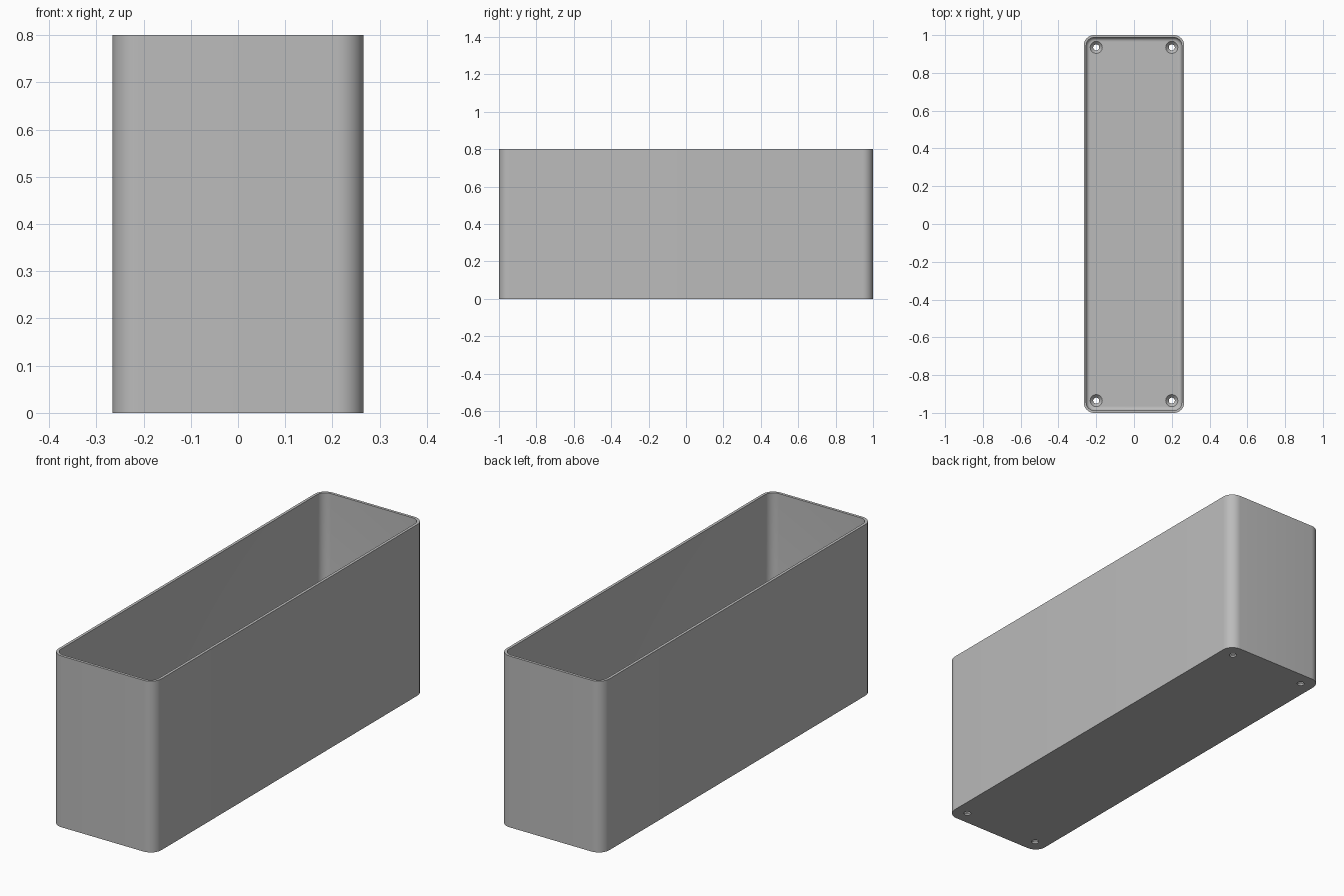
import bpy
import bmesh
from math import cos, sin, pi, radians

if "Cube" in bpy.data.objects:
    bpy.data.objects.remove(bpy.data.objects["Cube"], do_unlink=True)

HALF_X, HALF_Y, HEIGHT = 0.266, 1.0, 0.8
CORNER, WALL, FLOOR, FILLET = 0.055, 0.013, 0.025, 0.02
STEPS = 10

grey = bpy.data.materials.new("plain grey")
grey.use_nodes = True
colour = (0.5, 0.5, 0.5, 1)
grey.diffuse_color = colour
grey.node_tree.nodes["Principled BSDF"].inputs["Base Color"].default_value = colour


def rounded_loop(bm, inset, z):
    """Rounded rectangle of vertices, inset from the outer wall."""
    r = CORNER - inset
    cx, cy = HALF_X - CORNER, HALF_Y - CORNER
    loop = []
    for i, (sx, sy) in enumerate([(1, 1), (-1, 1), (-1, -1), (1, -1)]):
        for k in range(STEPS + 1):
            a = (i + k / STEPS) * pi / 2
            loop.append(bm.verts.new((sx * cx + r * cos(a), sy * cy + r * sin(a), z)))
    return loop


def make_object(name, bm):
    bmesh.ops.recalc_face_normals(bm, faces=bm.faces)
    mesh = bpy.data.meshes.new(name)
    bm.to_mesh(mesh)
    bm.free()
    mesh.materials.append(grey)
    obj = bpy.data.objects.new(name, mesh)
    bpy.context.collection.objects.link(obj)
    return obj


# Open box: outer wall, rim, inner wall and filleted floor as one closed skin
profile = [(0, 0), (0, HEIGHT), (WALL, HEIGHT)]
for k in range(7):
    a = k / 6 * pi / 2
    profile.append((WALL + FILLET * (1 - cos(a)), FLOOR + FILLET * (1 - sin(a))))
bm = bmesh.new()
loops = [rounded_loop(bm, inset, z) for inset, z in profile]
for low, high in zip(loops, loops[1:]):
    for i in range(len(low)):
        j = (i + 1) % len(low)
        bm.faces.new((low[i], low[j], high[j], high[i]))
bm.faces.new(loops[0])
bm.faces.new(loops[-1])
box = make_object("open_box", bm)

# Countersunk screw holes in the floor corners
bm = bmesh.new()
sides = 32
for sx in (-1, 1):
    for sy in (-1, 1):
        rings = []
        for r, z in [(0.016, -0.02), (0.016, 0.008), (0.032, FLOOR), (0.032, FLOOR + 0.02)]:
            rings.append([bm.verts.new((sx * 0.2 + r * cos(2 * pi * k / sides),
                                        sy * 0.935 + r * sin(2 * pi * k / sides), z))
                          for k in range(sides)])
        for low, high in zip(rings, rings[1:]):
            for i in range(sides):
                j = (i + 1) % sides
                bm.faces.new((low[i], low[j], high[j], high[i]))
        bm.faces.new(rings[0])
        bm.faces.new(rings[-1])
cutter = make_object("screw_hole_cutter", bm)
cutter.hide_render = True

cut = box.modifiers.new("screw holes", "BOOLEAN")
cut.operation = "DIFFERENCE"
cut.solver = "EXACT"
cut.object = cutter
bpy.ops.object.select_all(action="DESELECT")
bpy.context.view_layer.objects.active = box
box.select_set(True)
bpy.ops.object.modifier_apply(modifier=cut.name)
bpy.data.objects.remove(cutter, do_unlink=True)

bpy.ops.object.shade_smooth_by_angle(angle=radians(30))
